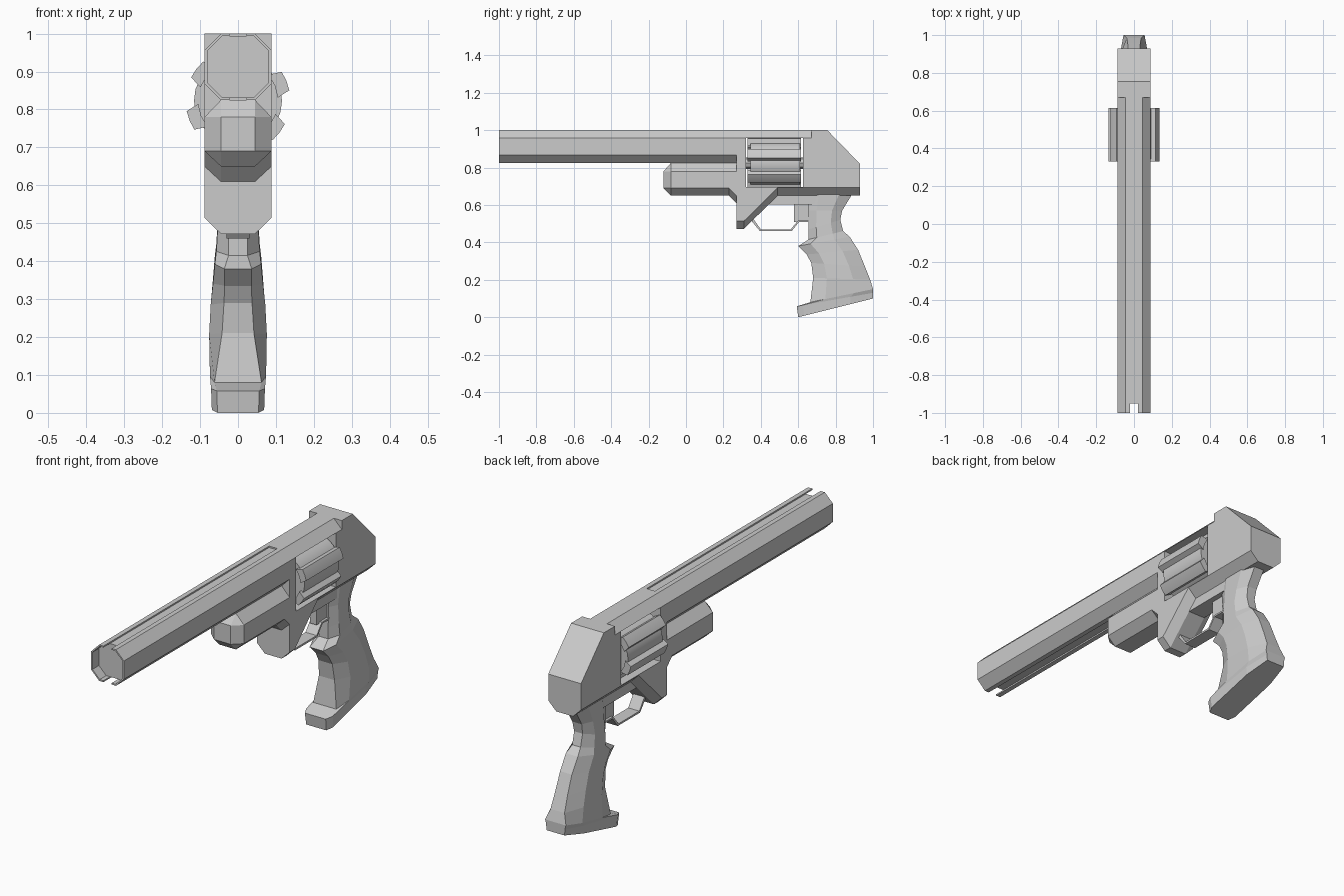
import bpy, bmesh
from math import cos, sin, radians
from mathutils import Vector

if "Cube" in bpy.data.objects:
    bpy.data.objects.remove(bpy.data.objects["Cube"])


def loft(name, rings):
    """Skin a list of matching closed rings and cap both ends."""
    bm = bmesh.new()
    rows = [[bm.verts.new(p) for p in ring] for ring in rings]
    n = len(rows[0])
    for a, b in zip(rows, rows[1:]):
        for i in range(n):
            j = (i + 1) % n
            bm.faces.new((a[i], a[j], b[j], b[i]))
    bm.faces.new(rows[0])
    bm.faces.new(rows[-1])
    bmesh.ops.remove_doubles(bm, verts=bm.verts, dist=0.0005)
    bmesh.ops.recalc_face_normals(bm, faces=bm.faces)
    mesh = bpy.data.meshes.new(name)
    bm.to_mesh(mesh)
    bm.free()
    obj = bpy.data.objects.new(name, mesh)
    bpy.context.collection.objects.link(obj)
    return obj


def slab(name, profile, half, side_profile=None, core=0.045):
    """Side profile (y, z) extruded across x, optionally chamfered to side_profile."""
    layers = [(-half, profile), (half, profile)]
    if side_profile:
        layers = [(-half, side_profile), (-core, profile), (core, profile), (half, side_profile)]
    return loft(name, [[(x, y, z) for y, z in p] for x, p in layers])


def along_y(name, section, y0, y1):
    """Cross-section (x, z) extruded along y."""
    return loft(name, [[(x, y, z) for x, z in section] for y in (y0, y1)])


def octagon(w, f, z0, za, zb, z1):
    half = [(f, z0), (w, za), (w, zb), (f, z1)]
    return half + [(-x, z) for x, z in reversed(half)]


W, F = 0.088, 0.045

# Barrel core and the two thin shroud halves with a slot above and below
along_y("barrel_core", octagon(0.081, 0.042, 0.832, 0.871, 0.954, 0.993), -0.95, 0.30)
shroud = along_y("barrel_shroud", [
    (0.022, 1), (F, 1), (W, 0.957), (W, 0.868), (F, 0.825), (0.022, 0.825),
    (0.022, 0.832), (0.042, 0.832), (0.081, 0.871), (0.081, 0.954), (0.042, 0.993), (0.022, 0.993)],
    -1, 0.275)
shroud.modifiers.new("mirror", 'MIRROR')

# Top strap over the cylinder
along_y("top_strap", [(F, 1), (W, 0.957), (-W, 0.957), (-F, 1)], 0.27, 0.67)

# Lug under the barrel with tapered nose and a flared rear
lug = [(-0.12, octagon(F, F, 0.69, 0.69, 0.78, 0.78)),
       (-0.08, octagon(W, F, 0.65, 0.69, 0.78, 0.825)),
       (0.23, octagon(W, F, 0.65, 0.69, 0.78, 0.825)),
       (0.275, octagon(W, F, 0.605, 0.645, 0.78, 0.825))]
loft("under_lug", [[(x, y, z) for x, z in sec] for y, sec in lug])

# Lower frame: front column, sloping chin and the bar below the cylinder
upper = [(0.64, 0.695), (0.32, 0.695), (0.32, 0.957), (0.27, 0.957)]
lower = [(0.27, 0.472), (0.31, 0.472), (0.49, 0.65), (0.64, 0.65)]
slab("lower_frame", lower + upper, W, [(y, z + 0.042) for y, z in lower] + upper)

# Rear frame block with recoil shield
top = [(0.93, 0.82), (0.755, 1), (0.67, 1), (0.67, 0.957), (0.625, 0.957)]
slab("rear_frame", [(0.625, 0.65), (0.93, 0.65)] + top, W,
     [(0.625, 0.692), (0.93, 0.692)] + top)

# Fluted cylinder: core plus six raised ribs
CZ = 0.823


def arc(radius, angles):
    return [(radius * cos(radians(a)), CZ + radius * sin(radians(a))) for a in angles]


core = along_y("cylinder_core", arc(0.116, range(0, 360, 15)), 0.345, 0.61)
for k in range(6):
    c = 22.5 + 60 * k
    rib = arc(0.138, (c - 11, c, c + 11)) + arc(0.105, (c + 18, c, c - 18))
    along_y("cylinder_rib", rib, 0.33, 0.615)
along_y("cylinder_axle", arc(0.03, range(0, 360, 45)), 0.31, 0.63)

# Trigger guard strip, its rear web and the tang above
slab("trigger_guard", [(0.35, 0.515), (0.395, 0.46), (0.565, 0.46), (0.605, 0.51), (0.66, 0.51),
                       (0.66, 0.518), (0.60, 0.518), (0.56, 0.469), (0.40, 0.469), (0.36, 0.525)], 0.03)
slab("guard_web", [(0.577, 0.51), (0.67, 0.51), (0.67, 0.61), (0.577, 0.61)], 0.018)
slab("frame_tang", [(0.435, 0.603), (0.80, 0.603), (0.80, 0.66), (0.47, 0.66)], 0.045)

# Grip: front y, z, back y, z, half width, half width of the front and back flats
grip = [(0.655, 0.66, 0.89, 0.66, 0.05, 0.03),
        (0.655, 0.57, 0.835, 0.57, 0.048, 0.028),
        (0.655, 0.47, 0.825, 0.52, 0.054, 0.025),
        (0.655, 0.415, 0.84, 0.46, 0.057, 0.025),
        (0.60, 0.38, 0.875, 0.43, 0.061, 0.036),
        (0.645, 0.335, 0.92, 0.36, 0.066, 0.035),
        (0.67, 0.29, 0.957, 0.27, 0.072, 0.037),
        (0.68, 0.21, 0.985, 0.20, 0.076, 0.042),
        (0.665, 0.08, 1.0, 0.15, 0.074, 0.062),
        (0.592, 0.058, 1.0, 0.13, 0.071, 0.056),
        (0.60, 0.0, 1.0, 0.10, 0.069, 0.054)]
rings = []
for yf, zf, yb, zb, w, f in grip:
    front, back = Vector((0, yf, zf)), Vector((0, yb, zb))
    t = 0.08 if yf < 0.6 or zf == 0 else 0.24
    half = [(f, 0), (w, t), (w, 0.7), (f * 0.9, 1)]
    ring = half + [(-x, s) for x, s in reversed(half)]
    rings.append([front.lerp(back, s) + Vector((x, 0, 0)) for x, s in ring])
loft("grip", rings)

for obj in bpy.data.objects:
    if obj.name.startswith(("cylinder_core", "cylinder_rib")):
        bpy.ops.object.select_all(action='DESELECT')
        obj.select_set(True)
        bpy.context.view_layer.objects.active = obj
        bpy.ops.object.shade_smooth_by_angle(angle=radians(30))
